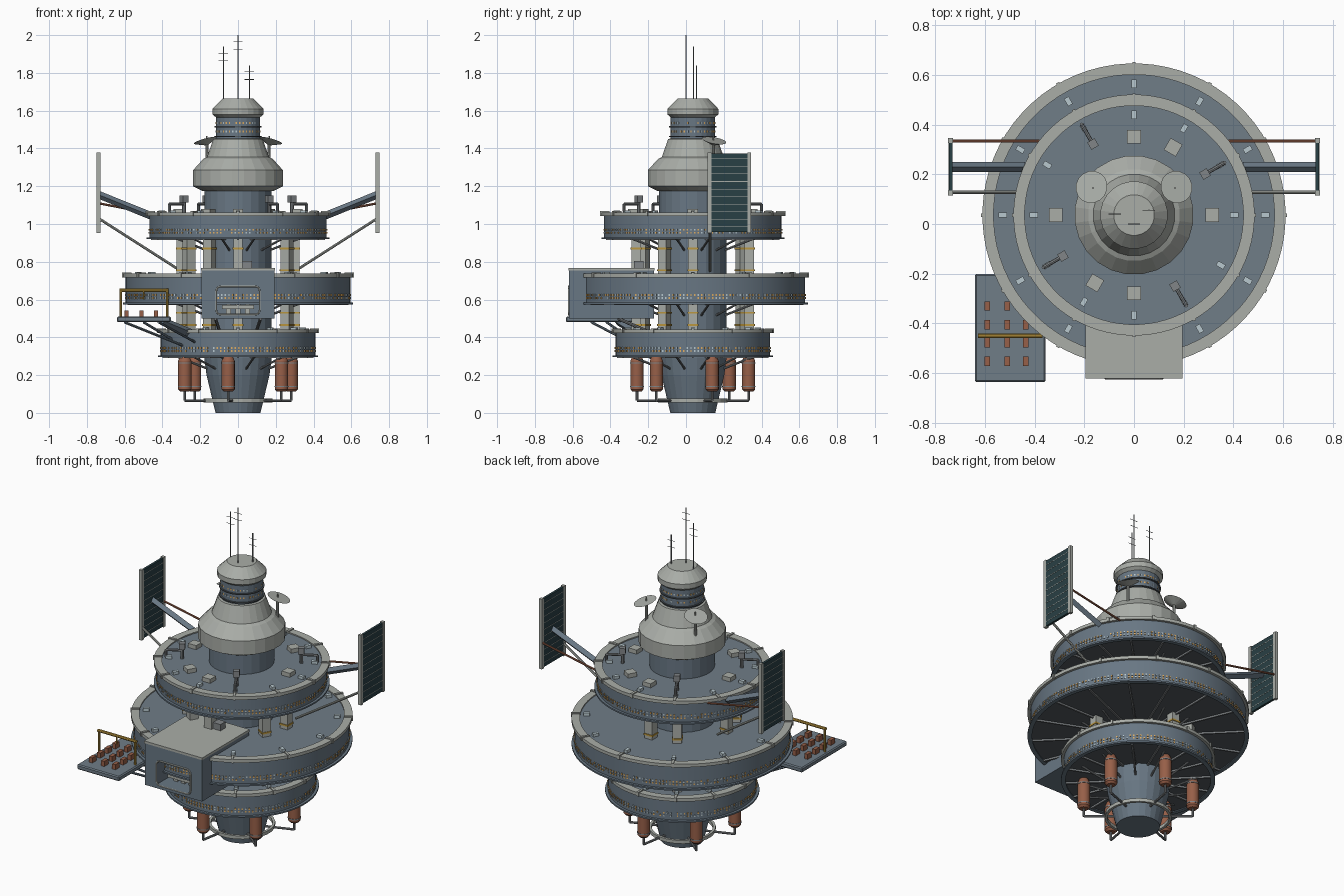
import bpy, bmesh, math, random
from mathutils import Vector, Matrix

if "Cube" in bpy.data.objects:
    bpy.data.objects.remove(bpy.data.objects["Cube"])

random.seed(4)
CY = 0.036  # the station axis lies slightly behind the origin


def mat(name, r, g, b):
    m = bpy.data.materials.new(name)
    m.diffuse_color = (r, g, b, 1)
    m.use_nodes = True
    m.node_tree.nodes["Principled BSDF"].inputs["Base Color"].default_value = m.diffuse_color
    return m


LIGHT = mat("light_grey", .40, .42, .39)
HULL = mat("hull_blue", .14, .185, .23)
DECK = mat("deck_blue", .16, .205, .245)
DARK = mat("dark_slate", .085, .10, .112)
STEEL = mat("steel_grey", .22, .235, .245)
RUST = mat("rust_brown", .31, .115, .065)
AMBER = mat("amber_yellow", .50, .31, .05)
SOLAR = mat("solar_teal", .022, .05, .058)
WARM = mat("warm_window", .75, .42, .12)
COOL = mat("cool_window", .48, .58, .62)


def finish(name, bm, *mats, smooth=False):
    bmesh.ops.recalc_face_normals(bm, faces=bm.faces)
    me = bpy.data.meshes.new(name)
    bm.to_mesh(me)
    bm.free()
    for m in mats:
        me.materials.append(m)
    ob = bpy.data.objects.new(name, me)
    bpy.context.collection.objects.link(ob)
    if smooth:
        bpy.ops.object.select_all(action='DESELECT')
        ob.select_set(True)
        bpy.context.view_layer.objects.active = ob
        bpy.ops.object.shade_smooth_by_angle()
    return ob


def polar(r, deg, z):
    a = math.radians(deg)
    return Vector((r * math.cos(a), CY + r * math.sin(a), z))


def box(bm, c, s, rot=0, mi=0):
    M = Matrix.Translation(c) @ Matrix.Rotation(math.radians(rot), 4, 'Z') @ Matrix.Diagonal((*s, 1))
    for v in bmesh.ops.create_cube(bm, size=1, matrix=M)['verts']:
        for f in v.link_faces:
            f.material_index = mi


def rod(bm, p, q, r, seg=8, r2=None):
    p, q = Vector(p), Vector(q)
    d = q - p
    M = Matrix.Translation((p + q) / 2) @ d.to_track_quat('Z', 'Y').to_matrix().to_4x4()
    bmesh.ops.create_cone(bm, cap_ends=True, segments=seg, radius1=r,
                          radius2=r if r2 is None else r2, depth=d.length, matrix=M)


def path(bm, pts, r, seg=8):
    for p, q in zip(pts, pts[1:]):
        rod(bm, p, q, r, seg)


def lathe(name, prof, *mats, seg=24, closed=False, smooth=False, rule=None):
    bm = bmesh.new()
    rings = [[bm.verts.new(polar(r, 360 * (i + .5) / seg, z)) for i in range(seg)] for r, z in prof]
    pairs = list(zip(rings, rings[1:])) + ([(rings[-1], rings[0])] if closed else [])
    for a, b in pairs:
        for i in range(seg):
            j = (i + 1) % seg
            bm.faces.new((a[i], a[j], b[j], b[i]))
    if not closed:
        bm.faces.new(rings[0])
        bm.faces.new(rings[-1])
    bmesh.ops.recalc_face_normals(bm, faces=bm.faces)
    if rule:
        for f in bm.faces:
            f.material_index = rule(f)
    return finish(name, bm, *mats, smooth=smooth)


# central core, collar, neck and cap
lathe("core", [(.12, 0), (.168, .2), (.18, .29), (.18, 1.18)], HULL)
lathe("collar", [(.19, 1.175), (.24, 1.2), (.24, 1.285), (.185, 1.345), (.165, 1.355), (.132, 1.45), (.1, 1.455)], LIGHT)
lathe("neck", [(.118, 1.45), (.118, 1.58)], HULL)
for z in (1.463, 1.515):
    lathe("neck_ridge", [(.11, z - .003), (.126, z - .003), (.126, z + .003), (.11, z + .003)], DARK, closed=True)
lathe("cap", [(.118, 1.565), (.136, 1.58), (.136, 1.61), (.082, 1.664)], LIGHT)
lathe("base_pipe_ring", [(.17, .055), (.185, .055), (.185, .075), (.17, .075)], LIGHT, closed=True)

# three habitat rings: body, light rim, thin lip, ribs, struts, windows
windows = bmesh.new()


def window_row(r, z, n, w=.007, h=.009):
    for i in range(n):
        if random.random() < .92:
            a = 360 * (i + .5) / n
            box(windows, polar(r, a, z), (.006, w, h), a, int(random.random() < .42))


def face_rule(f):
    return 1 if f.normal.z > .5 else 2 if f.normal.z < -.5 else 0


for name, R, z0, z1 in (("lower", .41, .30, .435), ("middle", .595, .58, .73), ("upper", .47, .925, 1.055)):
    lathe(name + "_ring", [(.17, z0), (R, z0), (R, z1), (.17, z1)], HULL, DECK, DARK,
          seg=72, closed=True, smooth=True, rule=face_rule)
    lathe(name + "_rim", [(R - .03, z1 - .012), (R + .015, z1 - .012), (R + .015, z1 + .007), (R - .03, z1 + .007)],
          LIGHT, seg=72, closed=True, smooth=True)
    lathe(name + "_lip", [(R - .01, z0 - .005), (R + .015, z0 - .005), (R + .015, z0 + .004), (R - .01, z0 + .004)],
          HULL, seg=72, closed=True, smooth=True)
    n = int(R * 330)
    for dz in (.028, .044):
        window_row(R + .001, z0 + dz, n)
    bm = bmesh.new()
    for i in range(16):
        box(bm, polar((R + .17) / 2, 22.5 * i, z0 - .004), (R - .19, .01, .012), 22.5 * i)
    finish(name + "_ribs", bm, STEEL)
    bm = bmesh.new()
    for i in range(12):
        rod(bm, polar(.17, 30 * i + 15, z0 - .065), polar(.34, 30 * i + 15, z0), .006)
    finish(name + "_struts", bm, STEEL)
    blocks, lamps = bmesh.new(), bmesh.new()
    for i in range(12):
        box(blocks, polar(R - .005, 30 * i, z1), (.05, .014, .026), 30 * i)
        box(lamps, polar(R - .067, 30 * i, z1 + .008), (.034, .021, .018), 30 * i)
    finish(name + "_rim_blocks", blocks, LIGHT)
    finish(name + "_deck_lamps", lamps, COOL)
for z in (1.535, 1.49):
    window_row(.116, z, 40)
finish("windows", windows, WARM, COOL)

# columns between the rings with amber bands
cols, bands = bmesh.new(), bmesh.new()
for a in (0, 90, 120, 180, 210, 240, 270, 330):
    for z0, z1 in ((.43, .59), (.72, .93)):
        box(cols, polar(.3, a, (z0 + z1) / 2), (.05, .05, z1 - z0), a)
        for z in (z0 + .035, z1 - .06):
            box(bands, polar(.3, a, z), (.058, .058, .01), a)
finish("columns", cols, LIGHT)
finish("column_bands", bands, AMBER)

# upper deck hatches and small cranes
bm = bmesh.new()
for a in (0, 60, 90, 180, 240, 270):
    box(bm, polar(.315, a, 1.065), (.055, .055, .03), a)
finish("deck_hatches", bm, LIGHT)
bm = bmesh.new()
for a in (30, 120, 210, 300):
    rod(bm, polar(.33, a, 1.05), polar(.33, a, 1.12), .01)
    box(bm, polar(.33, a, 1.132), (.034, .034, .036), a)
    path(bm, [polar(.33, a, 1.105), polar(.42, a, 1.105), polar(.42, a, 1.065)], .008)
finish("deck_cranes", bm, STEEL)

# hanging tanks with pipes to the base
tanks, pipes, rings = bmesh.new(), bmesh.new(), bmesh.new()
for i in range(6):
    a = 20 + 60 * i
    rod(tanks, polar(.3, a, .125), polar(.3, a, .275), .035, 16)
    rod(tanks, polar(.3, a, .113), polar(.3, a, .125), .024, 16, .035)
    rod(tanks, polar(.3, a, .275), polar(.3, a, .30), .035, 16, .024)
    for z in (.14, .265):
        rod(rings, polar(.3, a, z - .003), polar(.3, a, z + .003), .037, 16)
    path(pipes, [polar(.3, a, .12), polar(.3, a, .065), polar(.13, a, .065)], .007)
finish("tanks", tanks, RUST, smooth=True)
finish("tank_bands", rings, STEEL)
finish("tank_pipes", pipes, STEEL)

# hangar: a block with a recessed front opening, roof plate, frame and gear
bm = bmesh.new()
box(bm, (0, -.395, .6275), (.384, .45, .255))
front = min(bm.faces, key=lambda f: f.calc_center_median().y)
bmesh.ops.inset_region(bm, faces=[front], thickness=.03)
for v in front.verts:
    v.co.x = math.copysign(.11, v.co.x)
    v.co.z = .665 if v.co.z > .6 else .525
back = bmesh.ops.extrude_discrete_faces(bm, faces=[front])['faces'][0]
bmesh.ops.translate(bm, verts=back.verts, vec=(0, .16, 0))
finish("hangar", bm, HULL)
bm = bmesh.new()
box(bm, (0, -.395, .76), (.39, .455, .014))
finish("hangar_roof", bm, LIGHT)
bm = bmesh.new()
pts = []
for cx, cz, a0 in ((.09, .645, 0), (-.09, .645, 90), (-.09, .545, 180), (.09, .545, 270)):
    for k in (0, 30, 60, 90):
        t = math.radians(a0 + k)
        pts.append((cx + .025 * math.cos(t), -.620, cz + .025 * math.sin(t)))
path(bm, pts + pts[:1], .005)
for x in (-.05, 0, .05):
    box(bm, (x, -.5, .585), (.025, .06, .12))
box(bm, (0, -.53, .56), (.17, .05, .02))
finish("hangar_frame_and_gear", bm, LIGHT)
bm = bmesh.new()
for x in (-.12, .12):
    rod(bm, (x, -.36, .50), (x * .8, -.2, .43), .009)
finish("hangar_braces", bm, STEEL)
bm = bmesh.new()
box(bm, (.05, -.25, .785), (.05, .05, .04))
finish("roof_unit", bm, STEEL)

# cargo platform with crates, gantry and braces
bm = bmesh.new()
box(bm, (-.498, -.418, .495), (.285, .435, .03))
ob = finish("cargo_platform", bm, DECK)
ob.modifiers.new("bevel", 'BEVEL').width = .006
bm = bmesh.new()
for x in (-.59, -.51, -.435):
    for y in (-.33, -.405, -.477, -.553):
        box(bm, (x, y, .525), (.022, .038, .032))
finish("crates", bm, RUST)
bm = bmesh.new()
for x in (-.62, -.375):
    rod(bm, (x, -.45, .51), (x, -.45, .65), .007)
rod(bm, (-.627, -.45, .65), (-.368, -.45, .65), .009)
rod(bm, (-.5, -.45, .65), (-.5, -.45, .60), .004)
finish("gantry", bm, AMBER)
bm = bmesh.new()
rod(bm, (-.40, -.36, .485), (-.22, -.24, .41), .022, 4)
for p, q in (((-.6, -.42, .48), (-.25, -.22, .34)), ((-.42, -.5, .48), (-.2, -.27, .36)), ((-.5, -.25, .48), (-.3, -.15, .36))):
    rod(bm, p, q, .007)
finish("platform_braces", bm, HULL)

# solar wings on both sides
cells, frame, arm, cable = (bmesh.new() for _ in range(4))
for s in (-1, 1):
    X = s * .738
    box(cells, (X, .23, 1.165), (.014, .19, .415))
    for y in (.125, .335):
        box(frame, (X, y, 1.165), (.02, .02, .425))
    for i in range(10):
        box(frame, (X, .23, .985 + .04 * i), (.016, .2, .003))
    rod(arm, (X, .23, 1.155), (s * .44, .23, 1.035), .02, 4)
    rod(cable, (X, .333, 1.11), (s * .38, .333, 1.04), .006)
    rod(frame, (X, .127, 1.03), (s * .3, .127, .75), .007)
finish("solar_cells", cells, SOLAR)
finish("solar_frames", frame, LIGHT)
finish("solar_arms", arm, HULL)
finish("solar_cables", cable, RUST)

# dishes and antennas
bm = bmesh.new()
for s in (-1, 1):
    x, y = s * .165, .145
    rod(bm, (x, y, 1.30), (x, y, 1.42), .008)
    rod(bm, (x, y, 1.42), (x + s * .006, y + .004, 1.442), .012, 16, .066)
    rod(bm, (x, y, 1.44), (x, y, 1.465), .004)
finish("dishes", bm, LIGHT)
bm = bmesh.new()
for x, y, top in ((0, 0, 2.0), (-.078, .04, 1.94), (.06, .056, 1.84)):
    rod(bm, (x, y, 1.62), (x, y, top), .003, 6)
    for dz in (.035, .075):
        rod(bm, (x - .025, y, top - dz), (x + .025, y, top - dz), .0015, 6)
finish("antennas", bm, STEEL)
